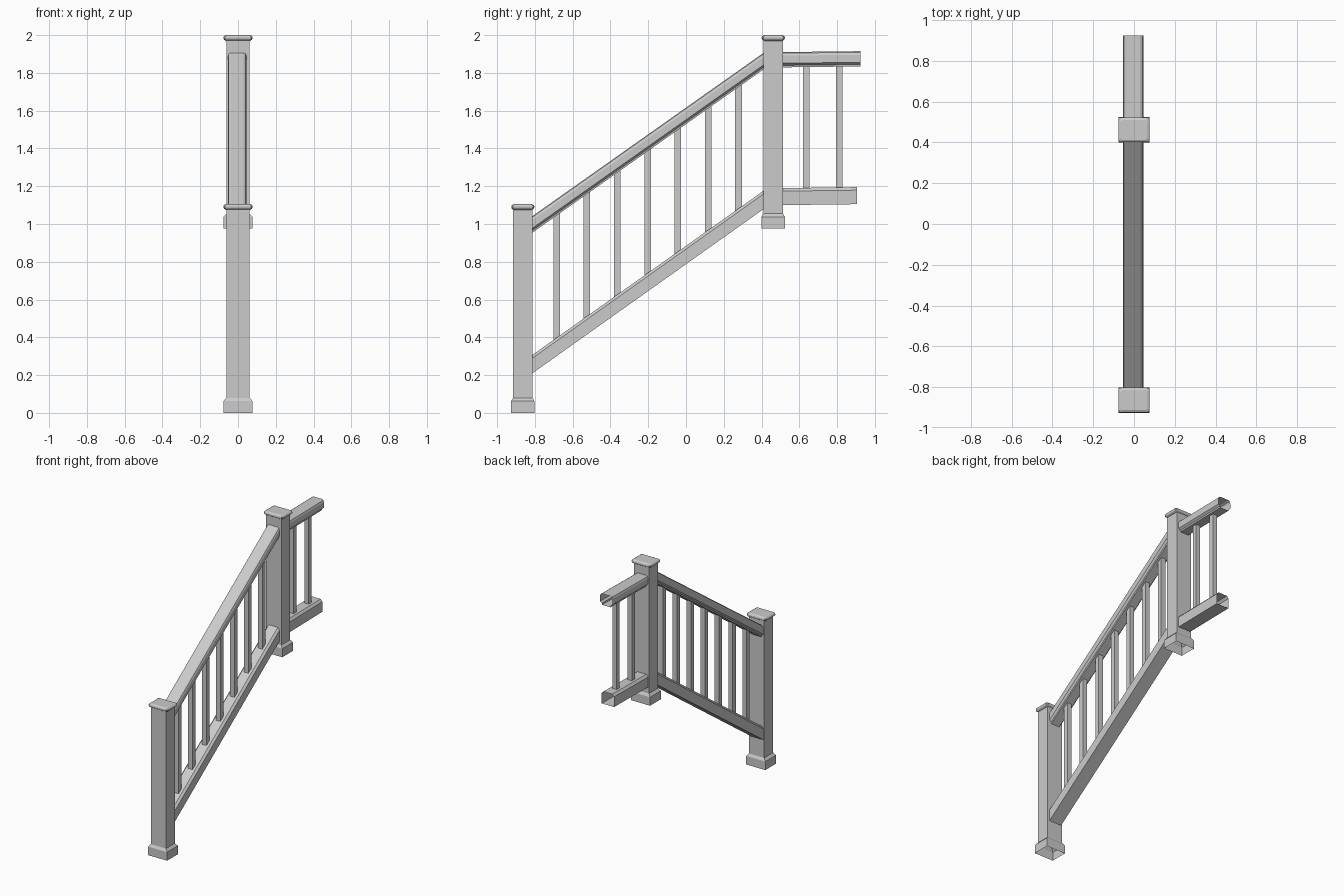
import bpy
import bmesh

old = bpy.data.objects.get("Cube")
if old:
    bpy.data.objects.remove(old, do_unlink=True)

mat = bpy.data.materials.new("light grey")
mat.use_nodes = True
GREY = (0.6, 0.6, 0.6, 1)
mat.diffuse_color = GREY
mat.node_tree.nodes["Principled BSDF"].inputs["Base Color"].default_value = GREY


def loft(name, rings, cap_start=False, cap_end=False):
    """Skin matching rings of points into one object."""
    bm = bmesh.new()
    loops = [[bm.verts.new(p) for p in ring] for ring in rings]
    for a, b in zip(loops, loops[1:]):
        for i in range(len(a)):
            j = (i + 1) % len(a)
            bm.faces.new((a[i], a[j], b[j], b[i]))
    if cap_start:
        bm.faces.new(loops[0])
    if cap_end:
        bm.faces.new(loops[-1])
    bmesh.ops.recalc_face_normals(bm, faces=bm.faces)
    mesh = bpy.data.meshes.new(name)
    bm.to_mesh(mesh)
    bm.free()
    mesh.materials.append(mat)
    obj = bpy.data.objects.new(name, mesh)
    bpy.context.collection.objects.link(obj)
    return obj


def rect(hx, hy, y, z, cut=0.0):
    """Horizontal rectangle with optional cut corners."""
    if not cut:
        return [(-hx, y - hy, z), (hx, y - hy, z), (hx, y + hy, z), (-hx, y + hy, z)]
    return [(-hx + cut, y - hy, z), (hx - cut, y - hy, z), (hx, y - hy + cut, z),
            (hx, y + hy - cut, z), (hx - cut, y + hy, z), (-hx + cut, y + hy, z),
            (-hx, y + hy - cut, z), (-hx, y - hy + cut, z)]


def post(name, y, z0, z1):
    # Hollow shaft with a flared foot, open underneath
    foot, shaft = (0.077, 0.062), (0.061, 0.051)
    levels = [(foot, z0), (foot, z0 + 0.062), (shaft, z0 + 0.08), (shaft, z1 - 0.025)]
    loft(name, [rect(*size, y, z) for size, z in levels])
    # Cap with softened edges
    cap = [(0.012, 0.03), (0.003, 0.024), (0, 0.018), (0, 0.011), (0.003, 0.005), (0.012, 0)]
    loft(name + "_cap", [rect(0.077 - s, 0.061 - s, y, z1 - d, 0.008) for s, d in cap],
         True, True)


RAIL_X = -0.004
# Half profiles from top to bottom: (half width, depth below top)
HAND = [(0.034, 0), (0.045, 0.006), (0.05, 0.02), (0.05, 0.062), (0.036, 0.074), (0.034, 0.085)]
FOOT = [(0.036, 0), (0.05, 0.016), (0.05, 0.09)]


def rail(name, half, scale, start, end):
    outline = half + [(-x, d) for x, d in reversed(half)]
    loft(name, [[(RAIL_X + x, y, z - d * scale) for x, d in outline] for y, z in (start, end)])


LOW_Y, HIGH_Y = -0.864, 0.462
post("lower_post", LOW_Y, 0, 1.105)
post("upper_post", HIGH_Y, 0.975, 2.0)

# Sloping rails between the posts, level rails behind the upper post
Y0, Y1 = -0.813, 0.412
rail("stair_handrail", HAND, 1.03, (Y0, 1.042), (Y1, 1.907))
rail("stair_bottom_rail", FOOT, 1.08, (Y0, 0.307), (Y1, 1.177))
rail("landing_handrail", HAND, 0.95, (0.51, 1.91), (0.924, 1.915))
rail("landing_bottom_rail", FOOT, 1.0, (0.51, 1.19), (0.905, 1.195))


def baluster(name, y, bottom, top, slope):
    # Square bar whose ends follow the rails
    h = 0.0175
    rings = []
    for z in (bottom, top):
        rings.append([(RAIL_X + x, y + s, z + s * slope)
                      for x, s in ((-h, -h), (h, -h), (h, h), (-h, h))])
    loft(name, rings)


SLOPE = 0.708
for i in range(7):
    y = -0.685 + i * 0.1605
    rise = (y - Y0) * SLOPE
    baluster(f"stair_baluster_{i + 1}", y, 0.302 + rise, 0.96 + rise, SLOPE)
for i, y in enumerate((0.637, 0.811)):
    baluster(f"landing_baluster_{i + 1}", y, 1.185, 1.84, 0)
